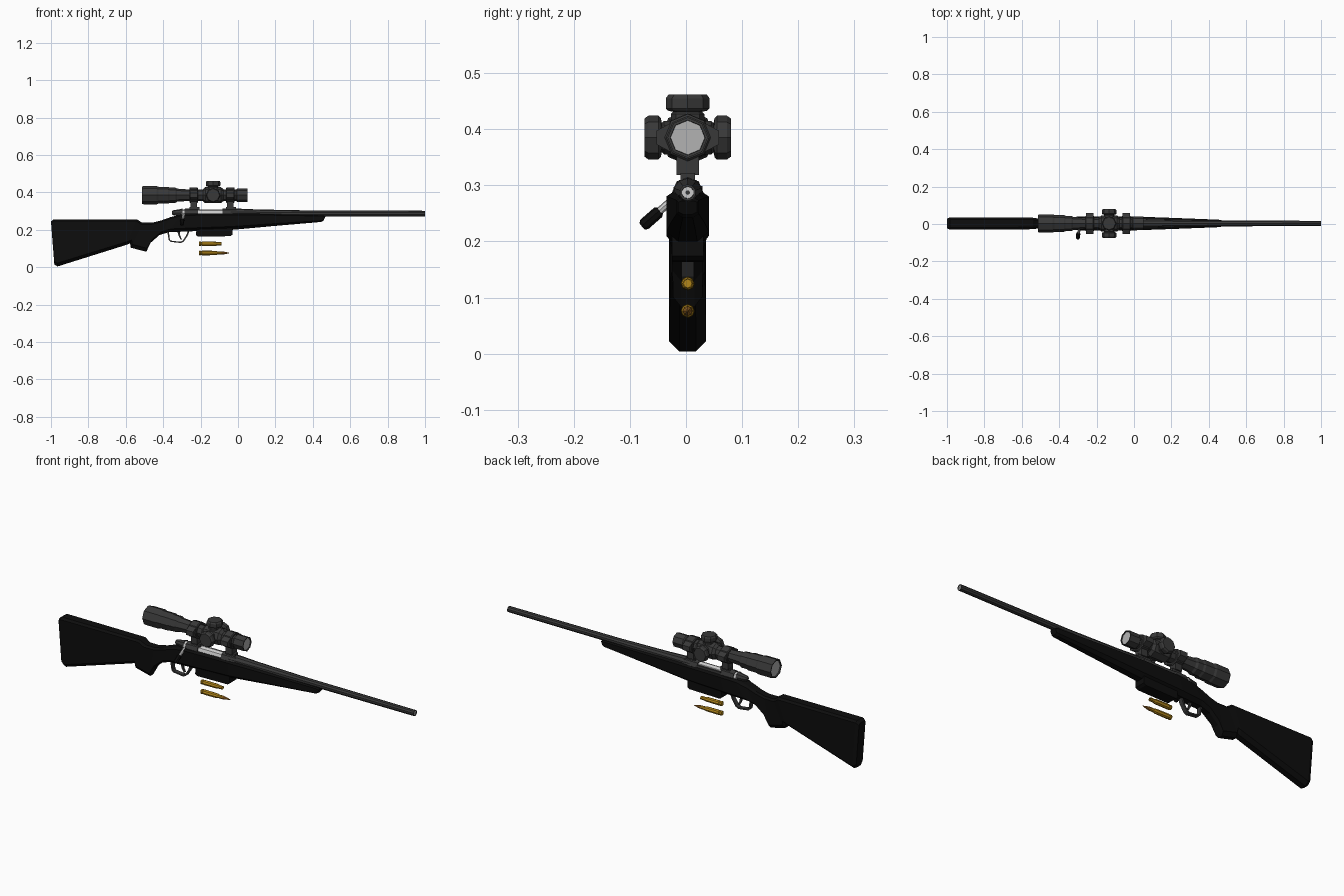
import bpy, bmesh, math
from mathutils import Vector

if "Cube" in bpy.data.objects:
    bpy.data.objects.remove(bpy.data.objects["Cube"])

YC = 0.003      # centre plane of the rifle
BORE = 0.287    # barrel axis height
SCOPE = 0.385   # scope axis height


def material(name, r, g, b):
    m = bpy.data.materials.new(name)
    m.diffuse_color = (r, g, b, 1)
    m.use_nodes = True
    m.node_tree.nodes["Principled BSDF"].inputs["Base Color"].default_value = m.diffuse_color
    return m


BLACK = material("black_polymer", .004, .004, .004)
STEEL = material("dark_steel", .04, .04, .04)
BRIGHT = material("bright_steel", .55, .55, .55)
GLASS = material("lens_grey", .45, .45, .45)
BRASS = material("brass", .45, .24, .01)
COPPER = material("copper", .36, .15, .02)


def loft(name, rings, mat):
    """Skin a row of equal closed rings and cap both ends."""
    bm = bmesh.new()
    rows = [[bm.verts.new(p) for p in ring] for ring in rings]
    n = len(rows[0])
    for a, b in zip(rows, rows[1:]):
        for i in range(n):
            j = (i + 1) % n
            bm.faces.new((a[i], a[j], b[j], b[i]))
    bm.faces.new(rows[0])
    bm.faces.new(rows[-1])
    bmesh.ops.recalc_face_normals(bm, faces=bm.faces)
    me = bpy.data.meshes.new(name)
    bm.to_mesh(me)
    bm.free()
    me.materials.append(mat)
    ob = bpy.data.objects.new(name, me)
    bpy.context.collection.objects.link(ob)
    return ob


def lathe(name, origin, axis, profile, mat, n=8):
    """Turn (distance, radius) pairs around an axis."""
    o, d = Vector(origin), Vector(axis).normalized()
    ref = Vector((0, 0, 1)) if abs(d.z) < .9 else Vector((1, 0, 0))
    u = (ref - d * ref.dot(d)).normalized()
    v = d.cross(u)
    rings = [[o + d * t + (u * math.cos(k) + v * math.sin(k)) * r
              for k in (math.tau * i / n for i in range(n))] for t, r in profile]
    return loft(name, rings, mat)


def rod(name, a, b, r, mat, n=8):
    length = (Vector(b) - Vector(a)).length
    return lathe(name, a, Vector(b) - Vector(a),
                 [(0, r * .7), (length * .12, r), (length * .88, r), (length, r * .7)], mat, n)


def prism(name, pts, hw, mat):
    """Extrude an x,z outline across the centre plane."""
    return loft(name, [[(x, YC + s * hw, z) for x, z in pts] for s in (-1, 1)], mat)


def box(name, x0, x1, y0, y1, z0, z1, mat):
    return loft(name, [[(x, y0, z0), (x, y1, z0), (x, y1, z1), (x, y0, z1)] for x in (x0, x1)], mat)


# Stock: slanted chamfered sections (top x, top z, bottom x, bottom z, half width)
sections = [
    (-1.0, .245, -.982, .014, .026), (-.985, .256, -.965, .004, .033),
    (-.54, .256, -.592, .121, .031), (-.525, .246, -.577, .128, .029),
    (-.512, .238, -.573, .104, .027), (-.46, .238, -.49, .083, .026),
    (-.41, .250, -.468, .130, .027), (-.36, .268, -.42, .172, .029),
    (-.30, .283, -.37, .187, .034), (-.22, .287, -.25, .192, .038),
    (-.03, .289, -.03, .200, .038), (.20, .284, .20, .221, .030),
    (.455, .277, .445, .242, .020), (.468, .272, .457, .248, .017)]
rings = []
for xt, zt, xb, zb, w in sections:
    c = min(.2, .018 / (zt - zb))
    outline = [(.45, 0), (1, c), (1, 1 - c * .5), (.65, 1)]
    outline += [(-a, b) for a, b in reversed(outline)]
    rings.append([(xb + (xt - xb) * f, YC + w * s, zb + (zt - zb) * f) for s, f in outline])
loft("stock", rings, BLACK)

# Barrel with bright muzzle crown and bore
lathe("barrel", (0, YC, BORE), (1, 0, 0),
      [(-.04, .027), (.02, .0255), (.10, .022), (.38, .0165), (1, .0148), (1, .011), (.996, .0105)], STEEL, 10)
lathe("muzzle_crown", (0, YC, BORE), (1, 0, 0),
      [(.99, .0105), (.998, .0105), (.998, .004), (.97, .004)], BRIGHT, 10)

# Receiver: front ring, rear bridge, left wall and floor around the open port
lathe("receiver_front", (0, YC, BORE), (1, 0, 0), [(-.082, .028), (-.02, .028), (0, .026)], STEEL)
lathe("receiver_rear", (0, YC, BORE), (1, 0, 0), [(-.285, .025), (-.275, .028), (-.215, .028)], STEEL)
box("receiver_left_wall", -.216, -.08, YC + .014, YC + .026, .265, .299, STEEL)
box("receiver_floor", -.216, -.08, YC - .026, YC + .02, .260, .285, STEEL)

# Bolt, shroud and handle
lathe("bolt_body", (0, YC, BORE), (1, 0, 0), [(-.302, .022), (-.075, .022)], BRIGHT)
lathe("bolt_shroud", (0, YC, BORE + .004), (1, 0, 0),
      [(-.352, .009), (-.345, .014), (-.315, .018), (-.298, .023)], STEEL)
rod("bolt_handle", (-.288, YC - .012, .288), (-.298, -.056, .246), .007, BRIGHT)
rod("bolt_knob", (-.297, -.046, .255), (-.301, -.078, .227), .011, BLACK)

# Magazine
prism("magazine", [(-.222, .205), (-.225, .172), (-.214, .163), (-.042, .166), (-.03, .174), (-.03, .215)],
      .028, BLACK)

# Trigger guard and trigger
outer = [(-.378, .192), (-.371, .145), (-.362, .136), (-.305, .129), (-.290, .137), (-.268, .170), (-.258, .198)]
inner = [(-.267, .198), (-.276, .172), (-.295, .143), (-.307, .136), (-.358, .142), (-.364, .148), (-.370, .192)]
prism("trigger_guard", outer + inner, .011, STEEL)
prism("trigger", [(-.325, .195), (-.318, .168), (-.306, .147), (-.300, .149), (-.309, .170), (-.311, .195)],
      .005, STEEL)

# Scope body and lenses
lathe("scope_body", (0, YC, SCOPE), (1, 0, 0),
      [(-.500, .040), (-.512, .041), (-.512, .046), (-.505, .049), (-.435, .049), (-.425, .045), (-.375, .045),
       (-.365, .041), (-.335, .041), (-.325, .035), (-.27, .031), (-.01, .031), (-.005, .036),
       (.05, .036), (.05, .031), (.040, .030)], STEEL)
lathe("eyepiece_lens", (-.506, YC, SCOPE), (1, 0, 0), [(0, .040), (.008, .040)], GLASS)
lathe("objective_lens", (.038, YC, SCOPE), (1, 0, 0), [(0, .0305), (.008, .0305)], GLASS)

# Turret housing and three adjustment turrets
TX = -.133
lathe("turret_housing", (TX, YC, SCOPE), (1, 0, 0),
      [(-.055, .032), (-.042, .043), (.042, .043), (.055, .032)], STEEL)
for label, d in (("top", (0, 0, 1)), ("left", (0, 1, 0)), ("right", (0, -1, 0))):
    lathe("turret_" + label, (TX, YC, SCOPE), d,
          [(.02, .030), (.042, .030), (.046, .026), (.048, .035), (.052, .039), (.070, .039), (.077, .034)],
          STEEL)

# Scope mounts: ring, clamp flanges, pillar and base
for label, x in (("rear", -.237), ("front", -.041)):
    lathe("mount_ring_" + label, (x, YC, SCOPE), (1, 0, 0),
          [(-.023, .038), (-.019, .042), (.019, .042), (.023, .038)], STEEL)
    loft("mount_flange_" + label,
         [[(x + s, YC + y, SCOPE + z) for y, z in
           ((-.056, -.012), (-.030, -.026), (.030, -.026), (.056, -.012),
            (.056, .012), (.030, .026), (-.030, .026), (-.056, .012))] for s in (-.02, .02)], STEEL)
    box("mount_pillar_" + label, x - .018, x + .018, YC - .020, YC + .020, .318, .355, STEEL)
    box("mount_base_" + label, x - .022, x + .030, YC - .013, YC + .013, .300, .322, STEEL)

# Cartridges: an empty case above a loaded round
case = [(0, .011), (.003, .0125), (.008, .0125), (.010, .010), (.014, .010), (.016, .0125), (.088, .0118),
        (.098, .009), (.120, .009)]
lathe("empty_case", (-.208, YC, .125), (1, 0, 0), case + [(.120, .007), (.100, .007)], BRASS)
lathe("loaded_case", (-.208, YC, .076), (1, 0, 0), case, BRASS)
lathe("bullet", (-.208, YC, .076), (1, 0, 0),
      [(.110, .0085), (.125, .0085), (.140, .006), (.162, .001)], COPPER)
